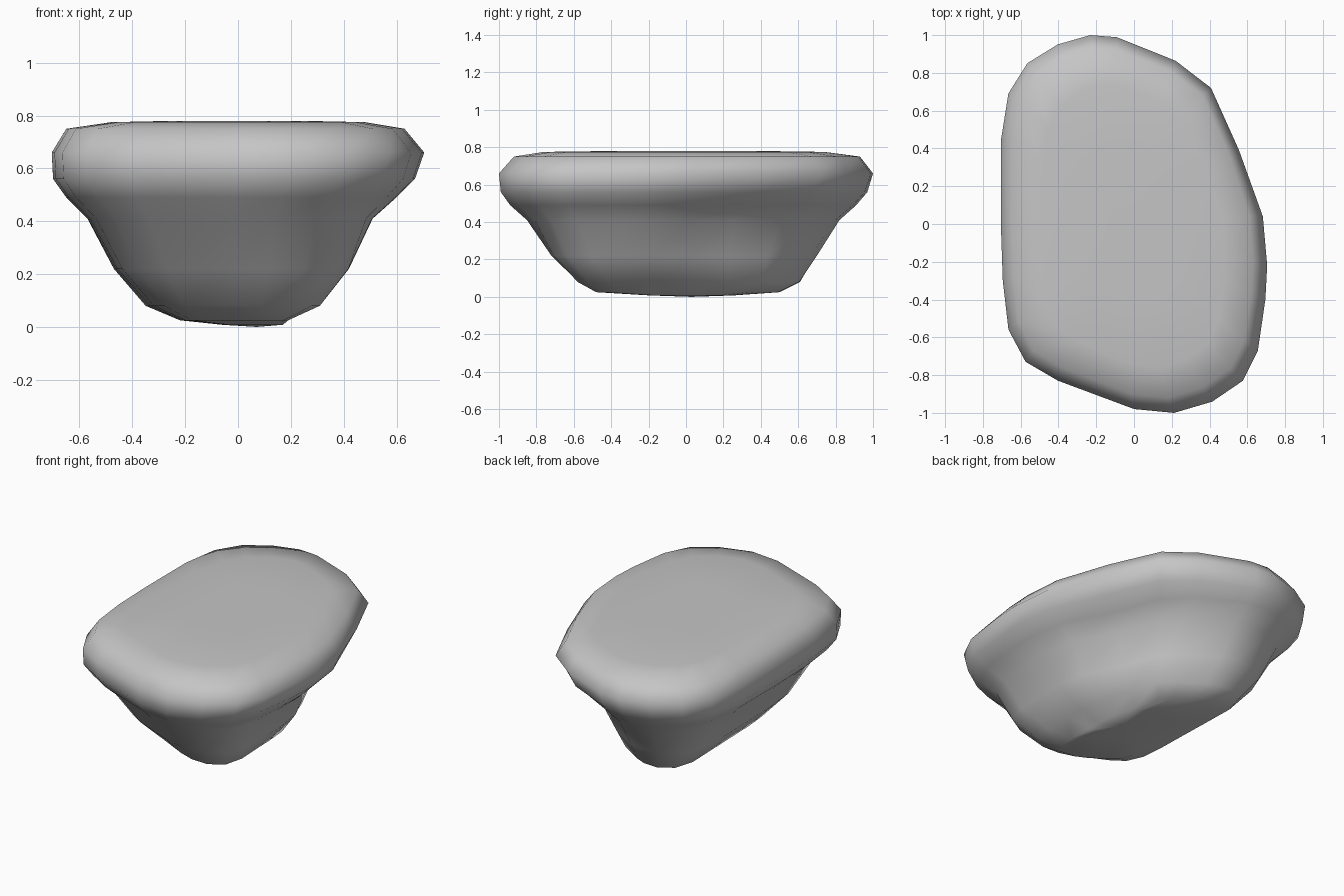
import bpy
import bmesh
import math

default_cube = bpy.data.objects.get("Cube")
if default_cube:
    bpy.data.objects.remove(default_cube, do_unlink=True)

# Plain grey stone
stone = bpy.data.materials.new("stone_grey")
stone.use_nodes = True
stone_colour = (0.56, 0.56, 0.56, 1)
stone.diffuse_color = stone_colour
shader = stone.node_tree.nodes["Principled BSDF"]
shader.inputs["Base Color"].default_value = stone_colour
shader.inputs["Roughness"].default_value = 0.8

# Outline of the widest part of the boulder, counter-clockwise
outline = [(.7, -.22), (.68, .04), (.56, .4), (.41, .73), (.22, .87),
           (-.09, .99), (-.23, 1), (-.4, .95), (-.56, .85), (-.66, .69),
           (-.7, .44), (-.7, 0), (-.69, -.3), (-.66, -.56), (-.57, -.73),
           (-.4, -.83), (0, -.98), (.21, -1), (.41, -.94), (.57, -.83),
           (.65, -.67), (.69, -.4)]

# Height, then left/right and front/back limits of each level
levels = [(.008, -.06, .17, -.2, .26),
          (.025, -.22, .19, -.48, .5),
          (.08, -.35, .31, -.58, .61),
          (.22, -.47, .42, -.72, .7),
          (.41, -.57, .51, -.85, .82),
          (.49, -.65, .6, -.94, .91),
          (.56, -.7, .67, -.99, .97),
          (.66, -.705, .705, -1, 1),
          (.75, -.65, .63, -.92, .93),
          (.775, -.48, .48, -.76, .74),
          (.78, -.25, .25, -.4, .4)]


def bump(distance, width):
    """Smooth bell curve."""
    return math.exp(-(distance / width) ** 2)


def fit(values, low, high):
    """Rescale a list of values to lie between two limits."""
    start, end = min(values), max(values)
    return [low + (v - start) / (end - start) * (high - low) for v in values]


def level_points(z, left, right, front, back):
    """Weather the outline for this height, then fit it into the limits."""
    hollow = .2 * bump(z - .35, .2)
    corner = .17 * bump(z, .3)
    warped = []
    for x, y in outline:
        angle = math.atan2(y, x)
        # One flank is hollow, and two opposite corners of the foot stick out
        scale = 1 - hollow * bump(angle - .75, .6)
        scale += corner * (bump(angle + 1, .35) + bump(angle - 2.1, .35))
        warped.append((x * scale, y * scale))
    xs, ys = zip(*warped)
    return [(x, y, z) for x, y in zip(fit(xs, left, right),
                                      fit(ys, front, back))]


def fan(bm, ring, centre, flip):
    """Close a ring with triangles around a centre point."""
    hub = bm.verts.new(centre)
    for i, vert in enumerate(ring):
        after = ring[(i + 1) % len(ring)]
        bm.faces.new((after, vert, hub) if flip else (vert, after, hub))


# Boulder: stacked levels joined into one skin
bm = bmesh.new()
rings = [[bm.verts.new(p) for p in level_points(*level)] for level in levels]
for lower, upper in zip(rings, rings[1:]):
    for i in range(len(outline)):
        j = (i + 1) % len(outline)
        bm.faces.new((lower[i], lower[j], upper[j], upper[i]))
fan(bm, rings[0], (.07, .03, 0), True)
fan(bm, rings[-1], (0, 0, .78), False)
for face in bm.faces:
    face.smooth = True

mesh = bpy.data.meshes.new("boulder")
bm.to_mesh(mesh)
bm.free()
mesh.materials.append(stone)
boulder = bpy.data.objects.new("boulder", mesh)
bpy.context.collection.objects.link(boulder)
